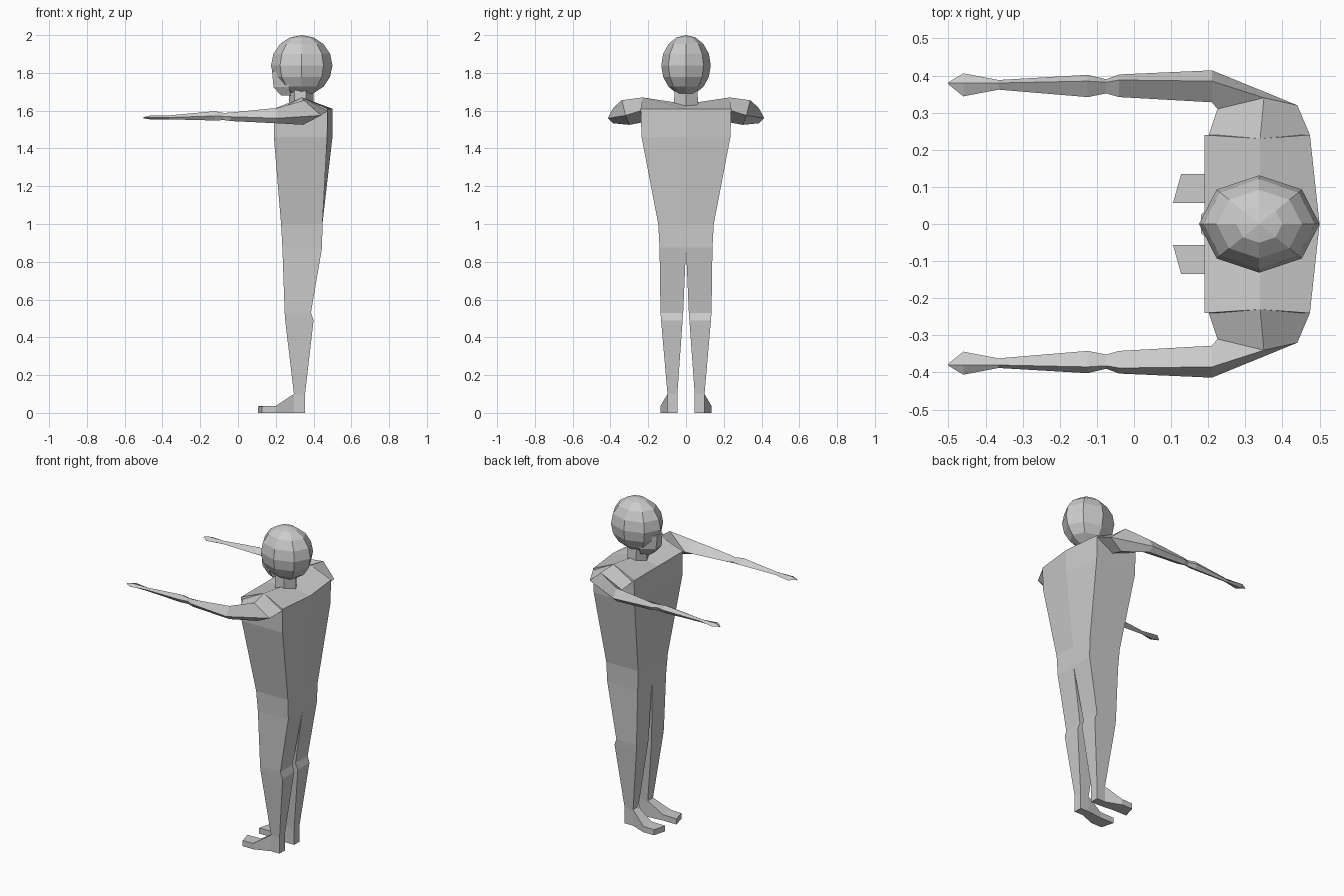
import bpy, bmesh


def loft(name, rings, mirror=False, cap_end=True):
    """Skin a list of equal-length point rings, with end caps and optional mirror across y."""
    bm = bmesh.new()
    loops = [[bm.verts.new(p) for p in ring] for ring in rings]
    n = len(rings[0])
    for a, b in zip(loops, loops[1:]):
        for i in range(n):
            j = (i + 1) % n
            bm.faces.new((a[i], a[j], b[j], b[i]))
    bm.faces.new(loops[0])
    if cap_end:
        bm.faces.new(loops[-1])
    bmesh.ops.remove_doubles(bm, verts=bm.verts[:], dist=0.0005)
    bmesh.ops.recalc_face_normals(bm, faces=bm.faces[:])
    me = bpy.data.meshes.new(name)
    bm.to_mesh(me)
    bm.free()
    ob = bpy.data.objects.new(name, me)
    bpy.context.collection.objects.link(ob)
    if mirror:
        mod = ob.modifiers.new("Mirror", 'MIRROR')
        mod.use_axis = (False, True, False)
        mod.use_mirror_merge = False
    return ob


def rect(z, x0, x1, y0, y1):
    return [(x0, y0, z), (x1, y0, z), (x1, y1, z), (x0, y1, z)]


# Torso: six-sided rings (z, front x, back corner x, back ridge x, half width)
def torso_ring(z, xf, xb, xr, w):
    return [(xf, 0, z), (xf, w, z), (xb, w, z), (xr, 0, z), (xb, -w, z), (xf, -w, z)]


torso = [torso_ring(*r) for r in [
    (0.875, 0.235, 0.445, 0.445, 0.14),
    (1.00, 0.228, 0.447, 0.447, 0.147),
    (1.46, 0.19, 0.472, 0.5, 0.235),
    (1.61, 0.19, 0.474, 0.5, 0.24)]]
mid, left, right = (0.34, 0, 1.635), (0.34, 0.23, 1.67), (0.34, -0.23, 1.67)
torso.append([mid, left, left, mid, right, right])
loft("torso", torso, cap_end=False)

# Legs
loft("leg", [
    rect(0.875, 0.235, 0.445, 0.0, 0.14),
    rect(0.53, 0.247, 0.386, 0.015, 0.135),
    rect(0.49, 0.25, 0.40, 0.018, 0.132),
    rect(0.10, 0.296, 0.355, 0.046, 0.098)], mirror=True)

# Feet, lofted from heel to toe (inner x, outer x, inner y, outer y, top z)
loft("foot", [
    [(xi, yi, 0), (xo, yo, 0), (xo, yo, h), (xi, yi, h)] for xi, xo, yi, yo, h in [
        (0.355, 0.355, 0.046, 0.098, 0.10),
        (0.296, 0.296, 0.046, 0.098, 0.10),
        (0.20, 0.20, 0.056, 0.135, 0.037),
        (0.105, 0.127, 0.056, 0.135, 0.035)]], mirror=True)


# Arms: diamond sections (x, outer y, ridge y, inner y, top z, middle z, bottom z)
def arm_ring(x, yo, yr, yi, zt, zm, zb):
    return [(x, yr, zt), (x, yo, zm), (x, yr, zb), (x, yi, zm)]


arm = [
    # shoulder socket and deltoid
    [(0.34, 0.23, 1.67), (0.474, 0.24, 1.60), (0.36, 0.22, 1.54), (0.20, 0.235, 1.60)],
    [(0.35, 0.34, 1.655), (0.44, 0.32, 1.575), (0.345, 0.30, 1.525), (0.225, 0.31, 1.57)]]
arm += [arm_ring(*r) for r in [
    (0.21, 0.414, 0.385, 0.328, 1.615, 1.56, 1.533),
    (-0.04, 0.403, 0.388, 0.342, 1.59, 1.568, 1.545),
    (-0.075, 0.39, 0.382, 0.352, 1.588, 1.57, 1.55),
    (-0.125, 0.402, 0.385, 0.342, 1.597, 1.572, 1.548),
    (-0.365, 0.388, 0.38, 0.362, 1.575, 1.564, 1.554),
    (-0.46, 0.406, 0.38, 0.344, 1.575, 1.563, 1.553),
    (-0.50, 0.382, 0.38, 0.376, 1.566, 1.563, 1.56)]]
loft("arm", arm, mirror=True)

# Neck
loft("neck", [
    [(0.27, 0, z), (0.30, w, z), (0.36, w, z), (0.40, 0, z), (0.36, -w, z), (0.30, -w, z)]
    for z, w in ((1.61, 0.065), (1.72, 0.06))])

# Head
bpy.ops.mesh.primitive_uv_sphere_add(segments=8, ring_count=8, radius=1,
                                     location=(0.3375, 0, 1.84))
head = bpy.context.object
head.name = "head"
head.scale = (0.1625, 0.131, 0.16)

# Jaw wedge under the face
loft("jaw", [
    [(x0, -w0, z), (x0, w0, z), (x1, w1, z), (x1, -w1, z)] for z, x0, x1, w0, w1 in [
        (1.81, 0.18, 0.27, 0.025, 0.09),
        (1.725, 0.188, 0.27, 0.028, 0.075),
        (1.68, 0.228, 0.28, 0.024, 0.05)]])
